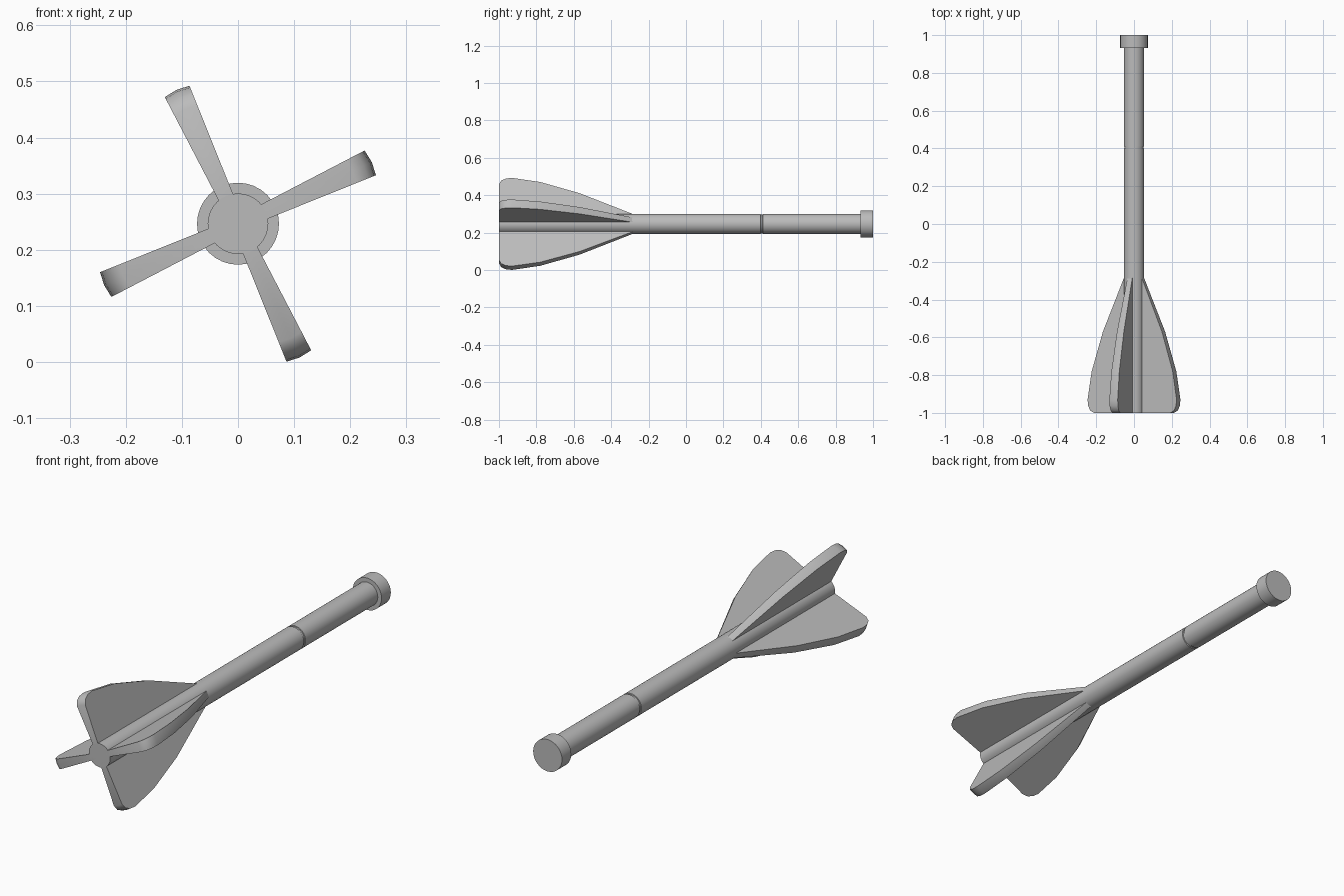
import bpy, bmesh, math
from mathutils import Matrix, Vector

cube = bpy.data.objects.get("Cube")
if cube:
    bpy.data.objects.remove(cube)

AXIS_Z = 0.2465
SIDES = 32

grey = bpy.data.materials.new("plain_grey")
grey.use_nodes = True
grey.diffuse_color = (0.5, 0.5, 0.5, 1)
bsdf = next(n for n in grey.node_tree.nodes if n.type == 'BSDF_PRINCIPLED')
bsdf.inputs["Base Color"].default_value = grey.diffuse_color


def finish(name, bm, angle):
    """Turn a bmesh into a smooth-shaded object with sharp edges kept."""
    bmesh.ops.recalc_face_normals(bm, faces=bm.faces)
    mesh = bpy.data.meshes.new(name)
    bm.to_mesh(mesh)
    bm.free()
    mesh.materials.append(grey)
    obj = bpy.data.objects.new(name, mesh)
    bpy.context.collection.objects.link(obj)
    bpy.ops.object.select_all(action='DESELECT')
    obj.select_set(True)
    bpy.context.view_layer.objects.active = obj
    bpy.ops.object.shade_smooth_by_angle(angle=math.radians(angle))
    return obj


def lathe(name, profile):
    """Revolve (y, radius) points around the long axis, with closed ends."""
    bm = bmesh.new()
    rings = []
    for y, r in profile:
        angles = [2 * math.pi * i / SIDES for i in range(SIDES)]
        rings.append([bm.verts.new((r * math.cos(a), y, AXIS_Z + r * math.sin(a)))
                      for a in angles])
    for a, b in zip(rings, rings[1:]):
        for i in range(SIDES):
            j = (i + 1) % SIDES
            bm.faces.new((a[i], a[j], b[j], b[i]))
    bm.faces.new(rings[0])
    bm.faces.new(rings[-1])
    return finish(name, bm, 30)


def fin(name, degrees):
    """Fin that thickens outward, with a slightly crowned rim."""
    outline = [(-0.28, 0.05), (-0.57, 0.172), (-0.78, 0.236), (-0.93, 0.2595),
               (-0.963, 0.256), (-0.988, 0.244), (-1.0, 0.222)]
    bm = bmesh.new()
    columns = []
    for y, r in [(-0.28, 0.02)] + outline + [(-1.0, 0.02)]:
        half = 0.0115 + 0.049 * r
        crown = 0.003 if r > 0.1 else 0
        columns.append([bm.verts.new(p) for p in
                        ((r, y, -half), (r + crown, y, 0), (r, y, half))])
    bm.faces.new([c[0] for c in columns])
    bm.faces.new([c[2] for c in columns])
    for a, b in zip(columns, columns[1:] + columns[:1]):
        for k in range(2):
            bm.faces.new((a[k], b[k], b[k + 1], a[k + 1]))
    turn = Matrix.Rotation(-math.radians(degrees), 4, 'Y')
    bm.transform(Matrix.Translation(Vector((0, 0, AXIS_Z))) @ turn)
    return finish(name, bm, 40)


# Shaft with a narrow groove
lathe("shaft", [(-1.0, 0.054), (0.399, 0.054), (0.4, 0.05),
                (0.41, 0.05), (0.411, 0.054), (0.95, 0.054)])

# Wider end cap
lathe("end_cap", [(0.933, 0.073), (1.0, 0.073)])

# Four fins around the tail
for n in range(4):
    fin(f"tail_fin_{n + 1}", 24.7 + 90 * n)
